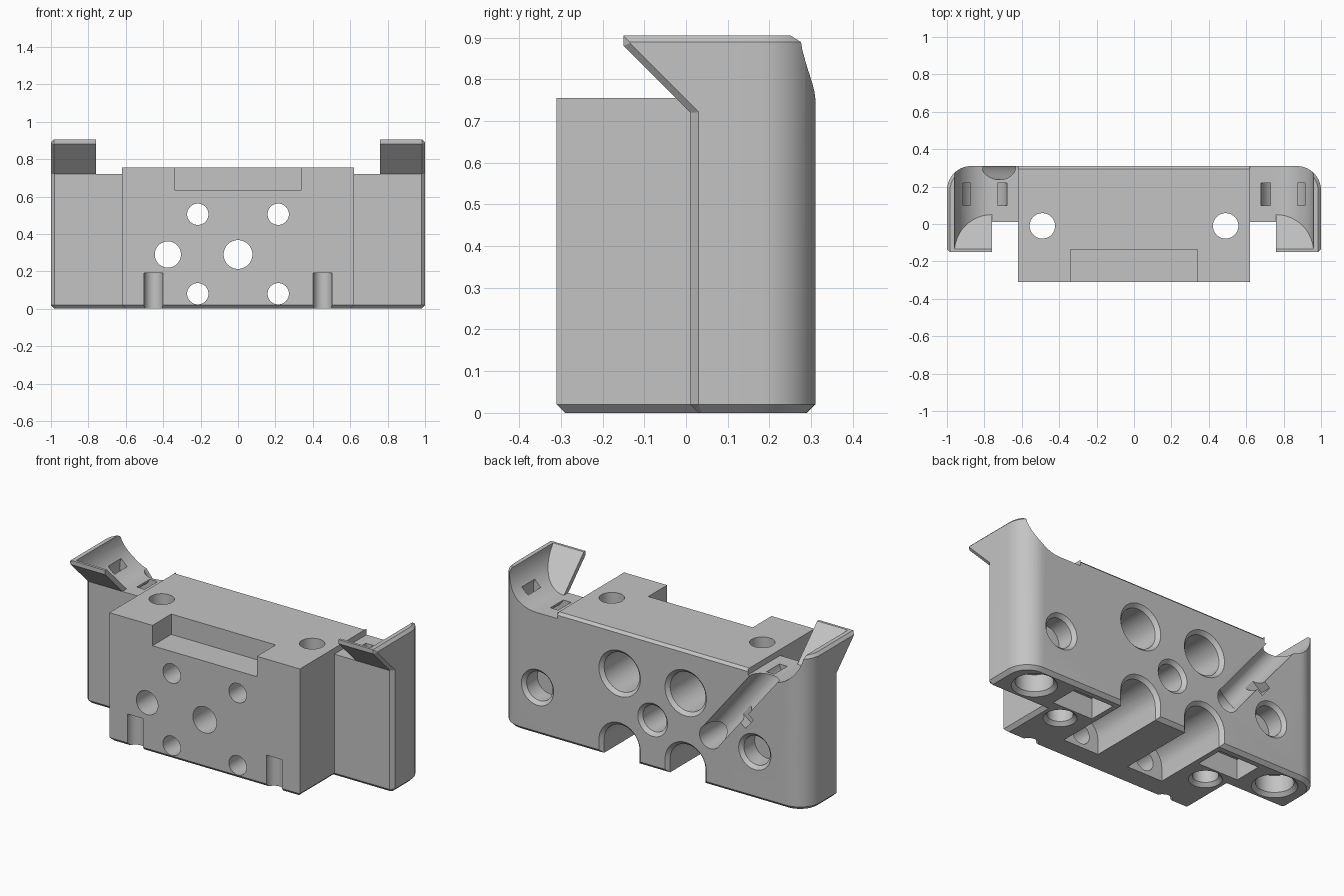
import bpy, bmesh
from math import sin, cos, pi, radians
from mathutils import Vector

cube = bpy.data.objects.get("Cube")
if cube:
    bpy.data.objects.remove(cube, do_unlink=True)

grey = bpy.data.materials.new("plain grey")
grey.use_nodes = True
grey.diffuse_color = (0.55, 0.55, 0.55, 1)
grey.node_tree.nodes["Principled BSDF"].inputs["Base Color"].default_value = (0.55, 0.55, 0.55, 1)

cutters, joins = [], []


def face_outward(bm):
    bm.normal_update()
    bmesh.ops.recalc_face_normals(bm, faces=bm.faces)
    if bm.calc_volume(signed=True) < 0:
        bmesh.ops.reverse_faces(bm, faces=bm.faces)


def finish(bm, name):
    face_outward(bm)
    mesh = bpy.data.meshes.new(name)
    bm.to_mesh(mesh)
    bm.free()
    mesh.materials.append(grey)
    ob = bpy.data.objects.new(name, mesh)
    bpy.context.scene.collection.objects.link(ob)
    return ob


def prism(pts, axis, lo, hi):
    """Extrude a 2D outline along an axis."""
    def place(p, t):
        return {"x": (t, p[0], p[1]), "y": (p[0], t, p[1]), "z": (p[0], p[1], t)}[axis]
    bm = bmesh.new()
    face = bm.faces.new([bm.verts.new(place(p, lo)) for p in pts])
    new = bmesh.ops.extrude_face_region(bm, geom=[face])["geom"]
    shift = Vector(place((0, 0), hi - lo))
    bmesh.ops.translate(bm, vec=shift, verts=[g for g in new if isinstance(g, bmesh.types.BMVert)])
    face_outward(bm)
    return bm


def bevel(bm, rule, size):
    edges = [e for e in bm.edges if rule(e.verts[0].co, e.verts[1].co)]
    bmesh.ops.bevel(bm, geom=edges, offset=size, segments=1, profile=0.5, affect="EDGES")


def cut(bm, name):
    cutters.append(finish(bm, name))


def cut_box(name, x, y, z):
    cut(prism([(x[0], y[0]), (x[1], y[0]), (x[1], y[1]), (x[0], y[1])], "z", *z), name)


def bore(name, start, direction, steps, n=48):
    """Stepped round cutter; steps are (radius, depth) pairs."""
    bm = bmesh.new()
    turn = Vector(direction).to_track_quat("Z", "Y")
    rings = []
    for r, d in steps:
        rings.append([bm.verts.new(Vector(start) + turn @ Vector(
            (r * cos(2 * pi * i / n), r * sin(2 * pi * i / n), d))) for i in range(n)])
    for a, b in zip(rings, rings[1:]):
        for i in range(n):
            j = (i + 1) % n
            bm.faces.new((a[i], a[j], b[j], b[i]))
    bm.faces.new(rings[0])
    bm.faces.new(rings[-1])
    cut(bm, name)


def flared(r, depth, flare=0.02):
    return [(r + 2 * flare, -flare), (r, flare), (r, depth)]


def arch(cx, cz, r):
    """Round-topped outline with straight sides running below the base."""
    top = [(cx + r * cos(pi * i / 24), cz + r * sin(pi * i / 24)) for i in range(25)]
    return top + [(cx - r, -0.1), (cx + r, -0.1)]


# Body: T-shaped outline with rounded back corners
R = 0.13
half = [(0.62, -0.31), (0.62, 0.01), (0.98, 0.01), (1, 0.03)]
half += [(1 - R + R * cos(a), 0.31 - R + R * sin(a)) for a in [radians(9 * i) for i in range(11)]]
outline = half + [(-x, y) for x, y in reversed(half)]
bm = prism(outline, "z", 0, 0.905)
bevel(bm, lambda a, b: a.z < 0.01 and b.z < 0.01, 0.02)
bevel(bm, lambda a, b: a.z > 0.9 and b.z > 0.9, 0.016)
body = finish(bm, "mount_body")

for s in (1, -1):
    # Overhanging front lip of each ear, chamfered along its outer rim
    bm = prism([(0.01, 0.72), (-0.15, 0.88), (-0.15, 0.905), (0.05, 0.905), (0.05, 0.72)],
               "x", 0.76 * s, s)
    bevel(bm, lambda a, b: abs(a.x) > 0.99 and abs(b.x) > 0.99
          and min(a.y, b.y) < 0.04 and max(a.z, b.z) > 0.73, 0.016)
    joins.append(finish(bm, "ear_lip"))

    # Clear the space above the block and the wing floor
    step = [(-0.05, 0.755), (0.62, 0.755), (0.62, 0.72), (0.76, 0.72), (0.76, 1), (-0.05, 1)]
    cut(prism([(x * s, z) for x, z in step], "y", -0.5, 0.5), "top_clearance")

    # Scoop inside the ear, sheared to follow the sloped lip
    arc = [radians(-90 + 7.5 * i) for i in range(13)]
    scoop = [(0.76 + 0.2 * cos(a), 0.92 + 0.2 * sin(a)) for a in arc]
    scoop += [(0.96, 1), (0.7, 1), (0.7, 0.72)]
    bm = prism([(x * s, z) for x, z in scoop], "y", -0.5, 0.5)
    for v in bm.verts:
        if v.co.y < 0:
            v.co.y = 0.05 - (v.co.z - 0.72)
    cut(bm, "ear_scoop")

    # Curved strap tunnel under the ear floor
    ring = [radians(130 + 14 * i) for i in range(21)]
    tunnel = [(0.125 * cos(a), 0.125 * sin(a)) for a in ring]
    tunnel += [(0.075 * cos(a), 0.075 * sin(a)) for a in reversed(ring)]
    cut(prism([((0.8 + x) * s, 0.745 + z) for x, z in tunnel], "y", 0.1, 0.22), "strap_tunnel")

    # Upper screw holes with deep counterbores from the back
    bore("upper_screw_bore", (0.215 * s, 0.31, 0.505), (0, -1, 0),
         [(0.155, -0.02), (0.115, 0.02), (0.115, 0.48), (0.057, 0.48), (0.057, 0.7)])

    # Lower screw holes at the end of channels open to the underside
    cut(prism(arch(0.215 * s, 0.08, 0.115), "y", -0.17, 0.4), "open_channel")
    bm = prism(arch(0.215 * s, 0.08, 0.11), "y", 0.285, 0.335)
    for v in bm.verts:
        if v.co.y > 0.3:
            v.co.x += (v.co.x - 0.215 * s) * 0.45
            v.co.z += (v.co.z - 0.08) * 0.45
    cut(bm, "channel_flare")
    bore("lower_screw_hole", (0.215 * s, -0.1, 0.08), (0, -1, 0), [(0.057, 0), (0.057, 0.3)])

    # Vertical rod hole, underside sockets and pockets
    bore("rod_hole", (0.49 * s, -0.01, 0), (0, 0, 1), flared(0.068, 0.9))
    bore("foot_socket", (0.81 * s, 0.165, 0), (0, 0, 1), flared(0.1, 0.12))
    cut_box("nut_pocket", sorted((0.36 * s, 0.62 * s)), (0.09, 0.26), (-0.1, 0.12))

    # Half-round notch low on the front
    bore("front_notch", (0.452 * s, -0.31, -0.1), (0, 0, 1), [(0.05, 0), (0.05, 0.29)])

# Round holes entering from the back
bore("centre_hole", (0, 0.31, 0.29), (0, -1, 0), flared(0.077, 0.7))
bore("cable_hole", (-0.375, 0.31, 0.29), (0, -1, 0), [(0.07, -0.05), (0.07, 0.7)])
bore("left_wing_socket", (0.75, 0.31, 0.28), (0, -1, 0), flared(0.085, 0.12))
bore("right_wing_socket", (-0.665, 0.31, 0.28), (0, -1, 0), flared(0.085, 0.12))

# Slanted cable groove with a strap notch beside it
along, side = Vector((-0.626, 0, 0.78)), Vector((-0.78, 0, -0.626))
bore("cable_groove", (-0.375, 0.305, 0.29), along, [(0.068, 0), (0.068, 0.68)])
mid = Vector((-0.375, 0, 0.29)) + along * 0.27
corners = [mid + along * a + side * b for a, b in ((-0.04, 0), (0.04, 0), (0.04, 0.11), (-0.04, 0.11))]
cut(prism([(c.x, c.z) for c in corners], "y", 0.245, 0.4), "strap_notch")

# Front top recess and the chamfer along the back top edge
cut_box("front_recess", (-0.34, 0.34), (-0.4, -0.135), (0.635, 0.85))
cut(prism([(0.285, 0.765), (0.32, 0.73), (0.34, 0.8)], "x", -0.62, 0.62), "back_chamfer")

# Combine everything into one solid
for tool, mode in [(j, "UNION") for j in joins] + [(c, "DIFFERENCE") for c in cutters]:
    mod = body.modifiers.new(tool.name, "BOOLEAN")
    mod.operation, mod.object, mod.solver = mode, tool, "EXACT"
bpy.context.view_layer.update()
solid = bpy.data.meshes.new_from_object(body.evaluated_get(bpy.context.evaluated_depsgraph_get()))
body.modifiers.clear()
body.data = solid
solid.materials.clear()
solid.materials.append(grey)
for p in solid.polygons:
    p.material_index = 0
for tool in joins + cutters:
    bpy.data.objects.remove(tool, do_unlink=True)

bpy.ops.object.select_all(action="DESELECT")
body.select_set(True)
bpy.context.view_layer.objects.active = body
bpy.ops.object.shade_smooth_by_angle(angle=radians(25))
